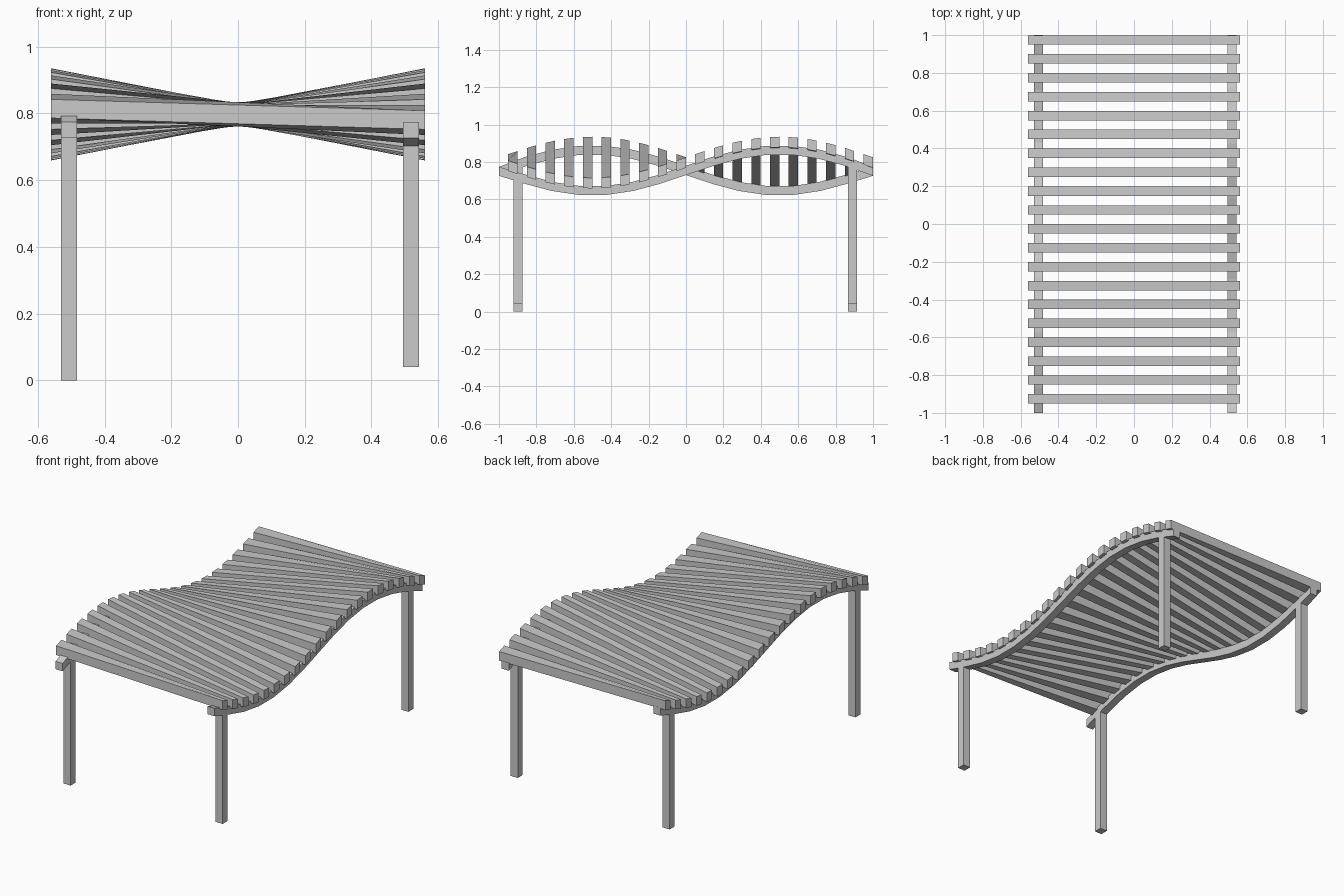
import bpy, bmesh
from math import sin, cos, pi, atan

if "Cube" in bpy.data.objects:
    bpy.data.objects.remove(bpy.data.objects["Cube"])

AMP = 0.11       # height of the wave
RAIL_Z = 0.755   # mean height of the rail centre line
SLAT_Z = 0.797   # mean height of the slat centre


def make_object(name, bm):
    bmesh.ops.recalc_face_normals(bm, faces=bm.faces)
    me = bpy.data.meshes.new(name)
    bm.to_mesh(me)
    bm.free()
    ob = bpy.data.objects.new(name, me)
    bpy.context.collection.objects.link(ob)
    return ob


def loft(name, rings):
    """Closed bar through a list of four-corner rings."""
    bm = bmesh.new()
    loops = [[bm.verts.new(p) for p in ring] for ring in rings]
    for a, b in zip(loops, loops[1:]):
        for i in range(4):
            j = (i + 1) % 4
            bm.faces.new((a[i], a[j], b[j], b[i]))
    bm.faces.new(loops[0])
    bm.faces.new(loops[-1])
    return make_object(name, bm)


def wave(side, y):
    return side * AMP * sin(pi * y)


# Wavy side rails, opposite in phase
def rail(name, x, side, n=14, t=0.024):
    rings = []
    for i in range(n + 1):
        y = -1 + 2 * i / n
        z = RAIL_Z + wave(side, y)
        a = atan(side * AMP * pi * cos(pi * y))
        if i in (0, n):
            a, z = 0, z - 0.005          # ends cut vertically
        dy, dz = -t * sin(a), t * cos(a)
        rings.append([(x - t, y - dy, z - dz), (x + t, y - dy, z - dz),
                      (x + t, y + dy, z + dz), (x - t, y + dy, z + dz)])
    loft(name, rings)


# Twisted slats spanning both rails, ends following the wave
def slat(name, y, w=0.025, h=0.028):
    rings = []
    for side, x in ((-1, -0.56), (1, 0.56)):
        lo, hi = (SLAT_Z + wave(side, y + d) for d in (-w, w))
        rings.append([(x, y - w, lo - h), (x, y + w, hi - h),
                      (x, y + w, hi + h), (x, y - w, lo + h)])
    loft(name, rings)


# Square legs running up into the rails
def leg(name, x, y, bottom, top, t=0.024):
    loft(name, [[(x - t, y - t, z), (x + t, y - t, z),
                 (x + t, y + t, z), (x - t, y + t, z)] for z in (bottom, top)])


for label, x, side, bottom in (("left", -0.506, -1, 0.0), ("right", 0.518, 1, 0.04)):
    rail(label + "_rail", x, side)
    for end, y in (("front", -0.898), ("back", 0.89)):
        leg(f"{end}_{label}_leg", x, y, bottom, RAIL_Z + wave(side, y))

for i in range(20):
    slat(f"slat_{i + 1}", -0.926 + 0.1 * i)
